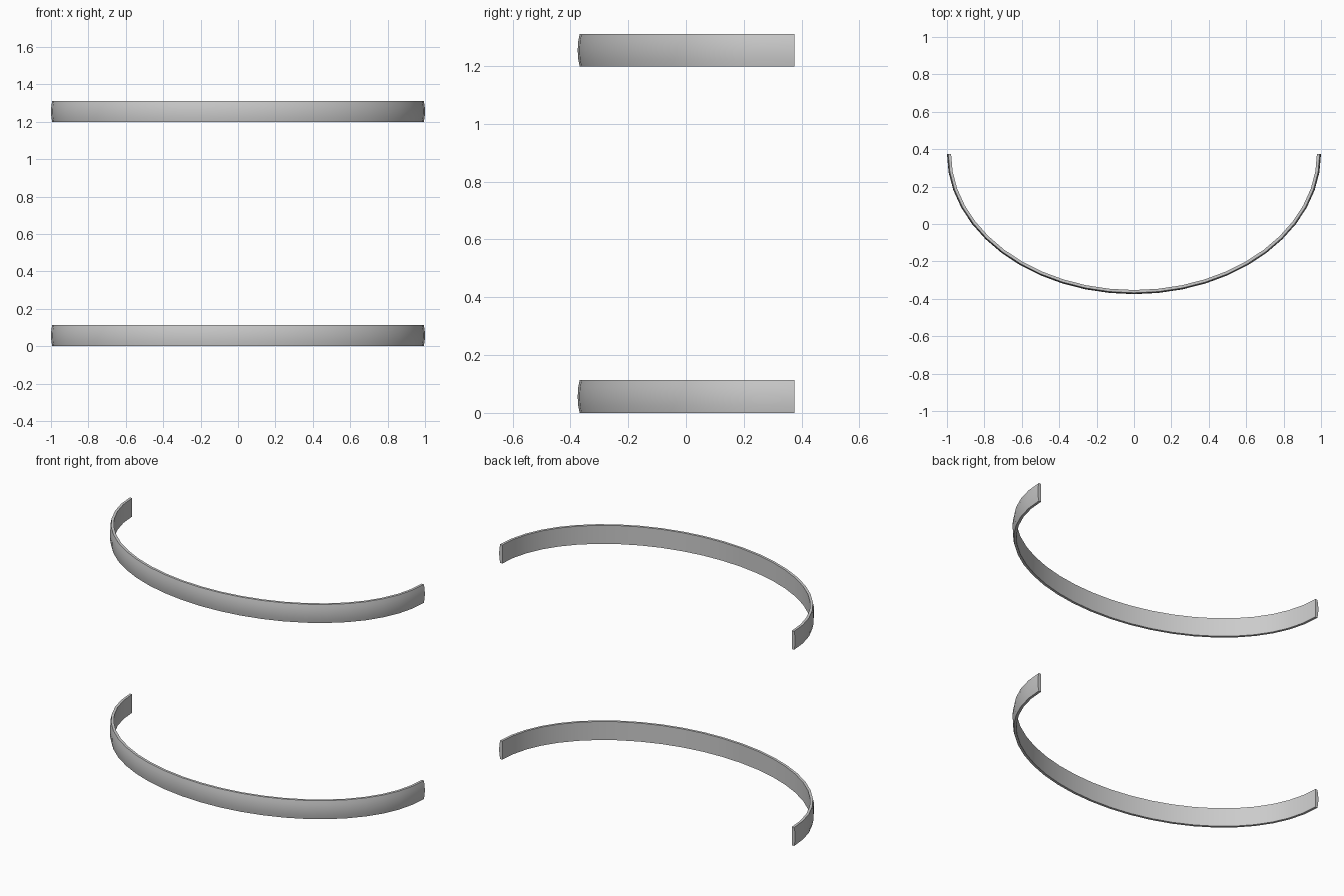
import bpy, bmesh, math
from mathutils import Vector

if "Cube" in bpy.data.objects:
    bpy.data.objects.remove(bpy.data.objects["Cube"])

A, B, CY = 1.0, 0.75, 0.375   # half-ellipse radii and centre
SEGS = 24
H = 0.113

# cross-section: (inward offset, height), gently bulged outer face
PROFILE = [(0.022, 0.0), (0.007, 0.0), (0.002, 0.025), (0.0, H / 2),
           (0.002, H - 0.025), (0.007, H), (0.022, H)]


def curved_band(name, z0):
    bm = bmesh.new()
    rings = []
    for i in range(SEGS + 1):
        t = math.pi + math.pi * i / SEGS
        c, s = math.cos(t), math.sin(t)
        p = Vector((A * c, CY + B * s))
        n = Vector((c / A, s / B)).normalized()
        rings.append([bm.verts.new((*(p - n * d), z0 + z)) for d, z in PROFILE])
    k = len(PROFILE)
    for r0, r1 in zip(rings, rings[1:]):
        for j in range(k):
            bm.faces.new((r0[j], r1[j], r1[(j + 1) % k], r0[(j + 1) % k]))
    # end caps
    bm.faces.new(rings[0])
    bm.faces.new(rings[-1][::-1])
    bmesh.ops.recalc_face_normals(bm, faces=bm.faces)
    me = bpy.data.meshes.new(name)
    bm.to_mesh(me)
    bm.free()
    ob = bpy.data.objects.new(name, me)
    bpy.context.collection.objects.link(ob)
    bpy.ops.object.select_all(action='DESELECT')
    ob.select_set(True)
    bpy.context.view_layer.objects.active = ob
    bpy.ops.object.shade_smooth_by_angle(angle=math.radians(30))


# two identical bands, one above the other
curved_band("lower_band", 0.0)
curved_band("upper_band", 1.198)
